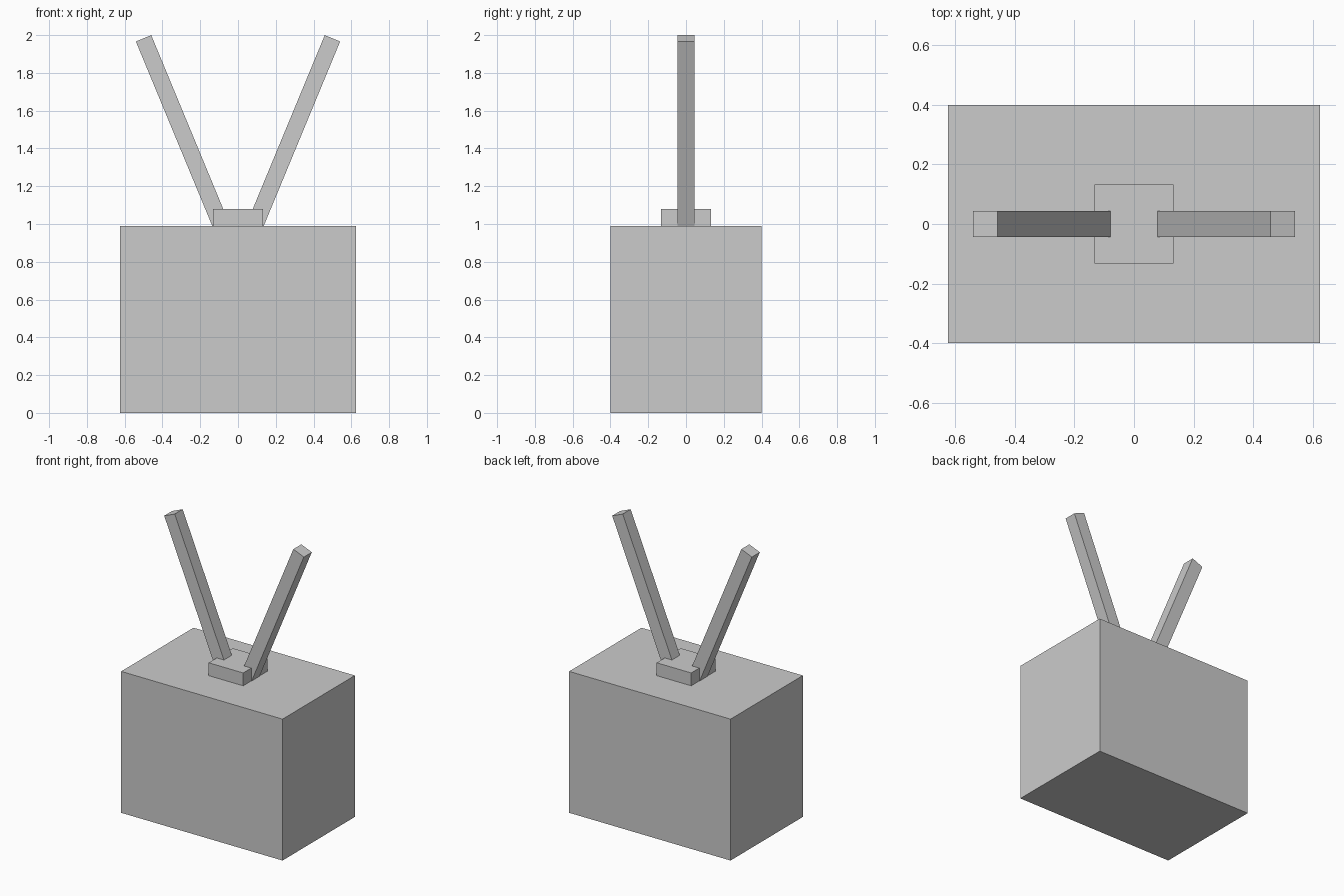
import bpy
from math import radians, sin, cos
from mathutils import Matrix, Vector

if "Cube" in bpy.data.objects:
    bpy.data.objects.remove(bpy.data.objects["Cube"])


def box(name, size, matrix):
    """Box of the given size, its centre placed by matrix."""
    bpy.ops.mesh.primitive_cube_add(size=1)
    ob = bpy.context.object
    ob.name = name
    ob.data.transform(matrix @ Matrix.Diagonal((*size, 1)))
    return ob


BODY_H = 0.99
PLINTH_H = 0.09

# Cabinet
box("cabinet", (1.25, 0.8, BODY_H), Matrix.Translation((0, 0, BODY_H / 2)))

# Antenna mount on top
box("antenna_mount", (0.267, 0.267, PLINTH_H),
    Matrix.Translation((0, 0, BODY_H + PLINTH_H / 2)))

# Two antennas leaning outwards, sunk into the mount
tilt = radians(22.5)
length, width = 1.08, 0.088
tip = Vector((0.5, 0, 1.983))
axis = Vector((sin(tilt), 0, cos(tilt)))
for name, side in (("right_antenna", 1), ("left_antenna", -1)):
    centre = tip - axis * length / 2
    centre.x *= side
    box(name, (width, width, length),
        Matrix.Translation(centre) @ Matrix.Rotation(side * tilt, 4, 'Y'))
